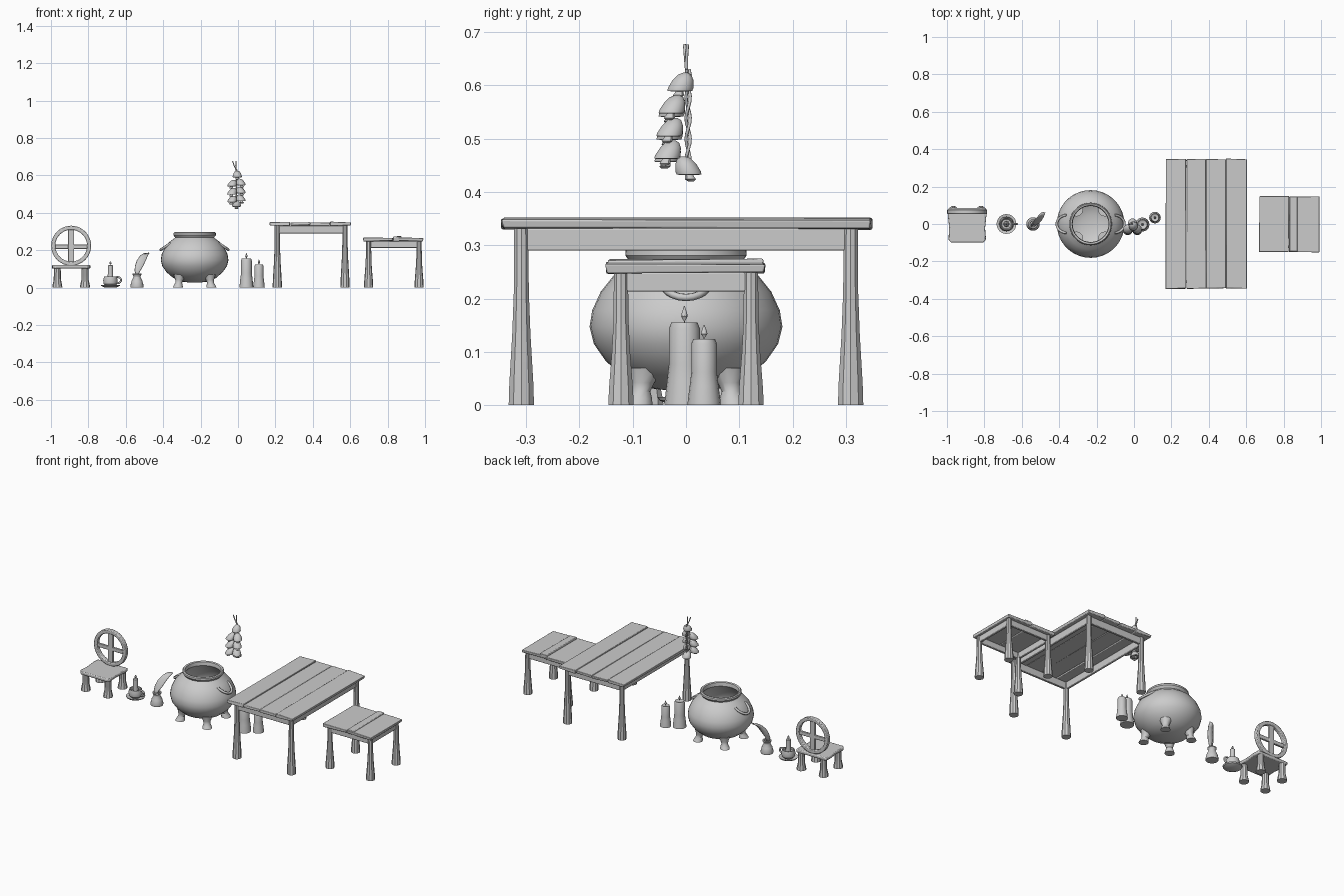
import bpy, bmesh, math, random
from mathutils import Vector

if "Cube" in bpy.data.objects:
    bpy.data.objects.remove(bpy.data.objects["Cube"])
random.seed(4)


def finish(name, bm, angle=35, bevel=0):
    bmesh.ops.recalc_face_normals(bm, faces=bm.faces)
    me = bpy.data.meshes.new(name)
    bm.to_mesh(me)
    bm.free()
    ob = bpy.data.objects.new(name, me)
    bpy.context.collection.objects.link(ob)
    if bevel:
        m = ob.modifiers.new("bevel", "BEVEL")
        m.width, m.segments = bevel, 2
    bpy.ops.object.select_all(action='DESELECT')
    ob.select_set(True)
    bpy.context.view_layer.objects.active = ob
    bpy.ops.object.shade_smooth_by_angle(angle=math.radians(angle))
    return ob


def lathe(name, prof, loc, n=24, tilt=(0, 0), squash=1):
    """Revolve (radius, height) points; tilt shifts the rings sideways with height."""
    bm = bmesh.new()
    rings = []
    for r, z in prof:
        cx, cy = loc[0] + tilt[0] * z, loc[1] + tilt[1] * z
        rings.append([bm.verts.new((cx + r * math.cos(2 * math.pi * i / n),
                                    cy + r * squash * math.sin(2 * math.pi * i / n),
                                    loc[2] + z)) for i in range(n)])
    for a, b in zip(rings, rings[1:]):
        for i in range(n):
            bm.faces.new((a[i], a[(i + 1) % n], b[(i + 1) % n], b[i]))
    bm.faces.new(rings[0])
    bm.faces.new(rings[-1])
    return finish(name, bm)


def box(name, lo, hi, jitter=0, bevel=0.003):
    bm = bmesh.new()
    bmesh.ops.create_cube(bm, size=1)
    for v in bm.verts:
        v.co = Vector([(lo[i] + hi[i]) / 2 + v.co[i] * (hi[i] - lo[i]) for i in range(3)])
        v.co += Vector([random.uniform(-jitter, jitter) for _ in range(3)])
    return finish(name, bm, bevel=bevel)


def tube(name, pts, r, cyclic=False):
    cu = bpy.data.curves.new(name, 'CURVE')
    cu.dimensions = '3D'
    cu.bevel_depth, cu.bevel_resolution, cu.use_fill_caps = r, 2, True
    sp = cu.splines.new('POLY')
    sp.points.add(len(pts) - 1)
    for p, q in zip(sp.points, pts):
        p.co = (*q, 1)
    sp.use_cyclic_u = cyclic
    sp.use_smooth = True
    ob = bpy.data.objects.new(name, cu)
    bpy.context.collection.objects.link(ob)
    bpy.ops.object.select_all(action='DESELECT')
    ob.select_set(True)
    bpy.context.view_layer.objects.active = ob
    bpy.ops.object.convert(target='MESH')


def leg(name, x, y, h, rb, rt):
    lathe(name, [(rb, 0), (rb * .95, .12 * h), (rb * .72, .4 * h), (rt * 1.05, .65 * h), (rt, h)],
          (x, y, 0), 10)


def plank_table(name, edges, y0, y1, z, legx, legy, apron):
    # planks with slightly uneven corners
    for i, (a, b) in enumerate(zip(edges, edges[1:])):
        box(f"{name}_plank_{i}", (a + .001, y0, z - .018), (b - .001, y1, z), .003)
    top = z - .018
    # flared legs
    for x in legx:
        for y in (-legy, legy):
            leg(name + "_leg", x, y, top, .025, .014)
    # apron boards
    for x in legx:
        box(name + "_side_apron", (x - .007, -legy, top - apron), (x + .007, legy, top))
    for y in (-legy, legy):
        box(name + "_end_apron", (legx[0], y - .007, top - apron), (legx[1], y + .007, top))


# Large and small tables
plank_table("table", [.17, .278, .385, .492, .603], -.345, .347, .350, (.21, .572), .309, .042)
plank_table("bench", [.67, .83, .99], -.15, .147, .267, (.698, .968), .122, .036)
box("bench_raised_board", (.83, -.147, .258), (.875, .147, .273), .002)

# Chair: seat, legs, round back with cross
CX = -.892
bm = bmesh.new()
outline = [(-.1, -.085), (-.085, -.1), (.085, -.1), (.1, -.085), (.096, -.02), (.103, .045),
           (.1, .085), (-.1, .085), (-.103, .045), (-.096, -.02)]
f = bm.faces.new([bm.verts.new((CX + x, y, .101)) for x, y in outline])
ext = bmesh.ops.extrude_face_region(bm, geom=[f])
for v in ext["geom"]:
    if isinstance(v, bmesh.types.BMVert):
        v.co.z = .12
finish("chair_seat", bm, bevel=.005)
for sx in (-.074, .074):
    for sy in (-.068, .07):
        leg("chair_leg", CX + sx, sy, .104, .027, .018)
bm = bmesh.new()
N = 32
rings = []
for i in range(N):
    a = 2 * math.pi * i / N
    rings.append([bm.verts.new((CX + r * math.cos(a), y, .224 + r * math.sin(a)))
                  for r, y in ((.107, .054), (.107, .078), (.085, .078), (.085, .054))])
for i in range(N):
    p, q = rings[i], rings[(i + 1) % N]
    for j in range(4):
        bm.faces.new((p[j], p[(j + 1) % 4], q[(j + 1) % 4], q[j]))
finish("chair_back_ring", bm, bevel=.004)
box("chair_back_upright", (CX - .016, .058, .11), (CX + .016, .074, .32))
box("chair_back_crossbar", (CX - .092, .06, .207), (CX + .092, .073, .23))

# Candle in a cup with saucer
UX = -.682
lathe("saucer", [(.03, 0), (.05, .009), (.053, .015), (.048, .014), (.025, .007)], (UX, 0, 0))
lathe("cup", [(.022, .006), (.036, .02), (.039, .038), (.034, .058), (.030, .058), (.033, .04), (.025, .03)],
      (UX, 0, 0))
lathe("cup_candle", [(.016, .025), (.014, .08), (.014, .117), (.009, .121)], (UX, 0, 0), 14)
tube("cup_handle", [(UX + .035 + .022 * math.cos(a), 0, .04 + .017 * math.sin(a))
                    for a in [math.radians(-100 + 20 * i) for i in range(11)]], .005)


def flame(x, y, z, h):
    lathe("flame", [(.001, 0), (.001, h * .2), (.0065, h * .45), (.005, h * .65), (.0008, h)], (x, y, z), 10)


flame(UX, 0, .119, .022)

# Inkwell and quill
lathe("inkwell", [(.034, 0), (.036, .008), (.029, .035), (.019, .055), (.019, .06), (.025, .07),
                  (.024, .076), (.016, .076), (.015, .06)], (-.54, 0, 0), 16)
bm = bmesh.new()
rows = [(-.544, -.536, 0, .06), (-.553, -.523, .002, .088), (-.551, -.507, .012, .115),
        (-.541, -.493, .026, .145), (-.524, -.482, .045, .170), (-.505, -.474, .066, .184)]
vs = [[bm.verts.new((a, y - .014, z)), bm.verts.new(((a + b) / 2, y, z - .003)),
       bm.verts.new((b, y - .006, z))] for a, b, y, z in rows]
for p, q in zip(vs, vs[1:]):
    for j in (0, 1):
        bm.faces.new((p[j], p[j + 1], q[j + 1], q[j]))
quill = finish("quill_feather", bm, 60)
sol = quill.modifiers.new("thickness", "SOLIDIFY")
sol.thickness = .004

# Cauldron: hollow pot, four feet, two hanging handles
KX = -.232
lathe("cauldron", [(.02, .026), (.07, .032), (.115, .052), (.15, .082), (.173, .115), (.181, .147),
                   (.176, .178), (.16, .213), (.136, .243), (.112, .261), (.104, .268), (.108, .273),
                   (.114, .281), (.113, .291), (.108, .296), (.099, .293), (.096, .272), (.125, .24),
                   (.158, .19), (.168, .147), (.155, .105), (.11, .062), (.05, .044), (.01, .042)],
      (KX, 0, 0), 36)
for sx in (-1, 1):
    for sy in (-1, 1):
        lathe("cauldron_foot", [(.027, 0), (.024, .012), (.018, .026), (.022, .042), (.036, .07)],
              (KX + sx * .09, sy * .09, 0), 12, (-sx * .2, -sy * .2))
    pts = []
    for i in range(13):
        a = math.pi * i / 12
        s = math.sin(a)
        pts.append((KX + sx * (.128 + .053 * s), .047 * math.cos(a), .238 - .036 * s))
    tube("cauldron_handle", pts, .007)

# Standing candles with melted bases
for x, y, r, h, fh in ((.045, -.003, .029, .155, .036), (.112, .034, .024, .124, .03)):
    lathe("candle", [(r * 1.3, 0), (r * 1.27, .01), (r * 1.12, h * .3), (r, h * .5), (r, h * .93),
                     (r * .85, h), (r * .5, h * .97)], (x, y, 0), 16)
    flame(x, y, h * .97, fh)

# Hanging string of mushrooms
HX = -.008


def mushroom(x, y, z, tx, ty):
    lathe("mushroom_cap", [(.004, .022), (.013, .018), (.020, .008), (.0245, -.006), (.024, -.012),
                           (.017, -.013), (.008, -.009)], (x, y, z), 14, (tx, ty))
    lathe("mushroom_stem", [(.007, -.005), (.008, -.014), (.011, -.021), (.006, -.025)],
          (x, y, z), 10, (tx, ty))


mushroom(HX + .004, -.008, .602, 0, .3)
for i, z in enumerate((.557, .514, .472)):
    for s in (-1, 1):
        mushroom(HX + s * .022, -.024 - .004 * i, z + s * .003, -s * .3, .35)
mushroom(HX, .002, .445, 0, -.3)
for ph in (0, math.pi):
    tube("string", [(HX + .004 * math.cos(ph + i * .8), .004 + .004 * math.sin(ph + i * .8), .44 + .01 * i)
                    for i in range(20)], .003)
for s in (-1, 1):
    tube("string_end", [(HX, .001, .625), (HX - .008 + s * .004, s * .001, .65),
                        (HX - .012 + s * .009, s * .003, .677)], .0028)
